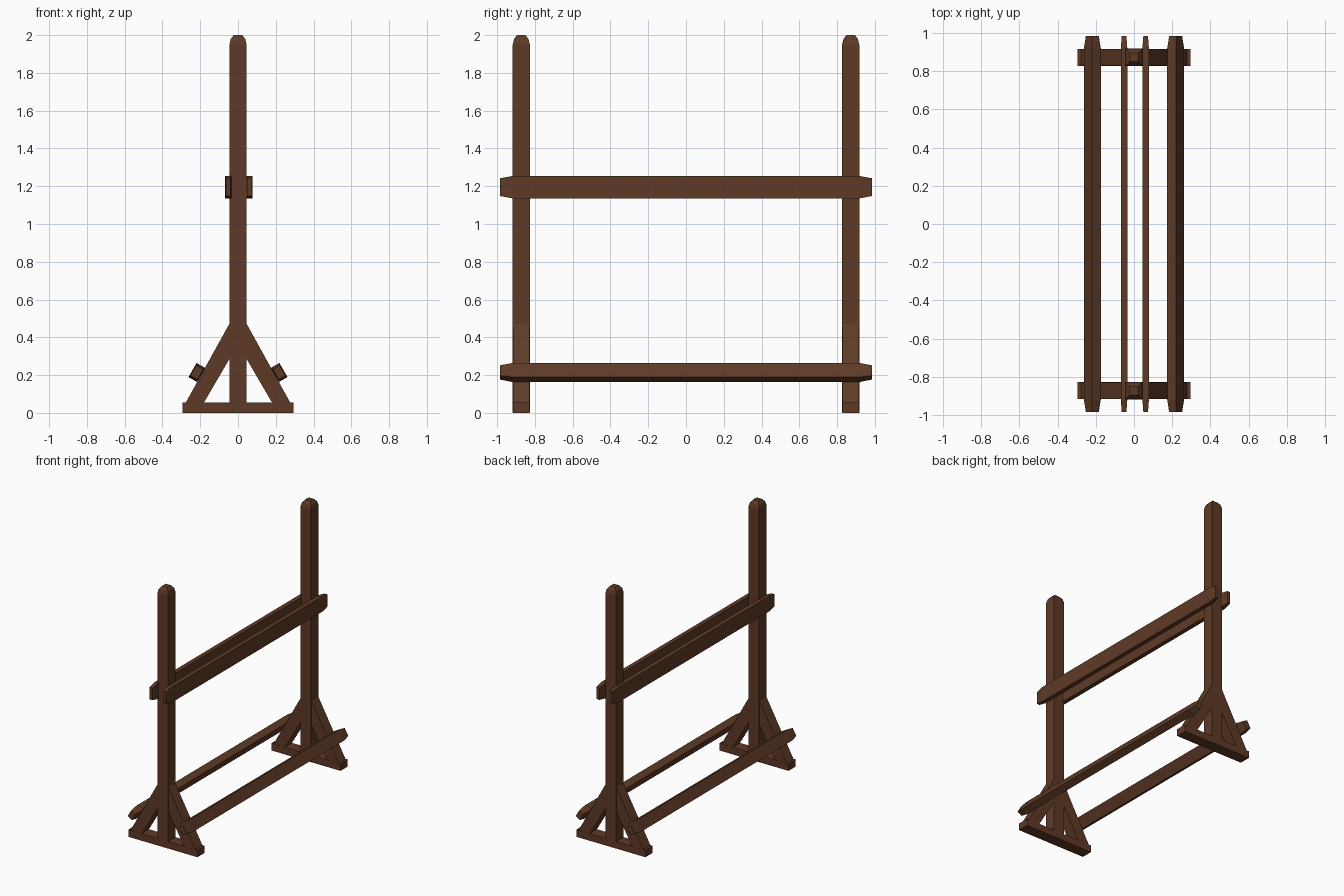
import bpy, bmesh, math
from mathutils import Matrix, Vector

cube = bpy.data.objects.get("Cube")
if cube:
    bpy.data.objects.remove(cube, do_unlink=True)

wood = bpy.data.materials.new("dark brown wood")
colour = (0.112, 0.042, 0.019, 1.0)
wood.diffuse_color = colour
wood.use_nodes = True
wood.node_tree.nodes["Principled BSDF"].inputs["Base Color"].default_value = colour


def loft(name, rings, matrix):
    """Join matching rings of points into a closed flat-faced solid."""
    bm = bmesh.new()
    loops = [[bm.verts.new(p) for p in ring] for ring in rings]
    for a, b in zip(loops, loops[1:]):
        for i in range(len(a)):
            j = (i + 1) % len(a)
            bm.faces.new((a[i], a[j], b[j], b[i]))
    bm.faces.new(loops[0])
    bm.faces.new(loops[-1])
    bm.transform(matrix)
    bmesh.ops.recalc_face_normals(bm, faces=bm.faces)
    mesh = bpy.data.meshes.new(name)
    bm.to_mesh(mesh)
    bm.free()
    mesh.materials.append(wood)
    obj = bpy.data.objects.new(name, mesh)
    bpy.context.collection.objects.link(obj)
    return obj


def rect(u, v, w):
    """Rectangle of half sizes u, v at height w."""
    return [Vector((su * u, sv * v, w)) for su, sv in ((-1, -1), (1, -1), (1, 1), (-1, 1))]


def rail(name, half_thick, half_wide, x, z, tilt):
    """Long plank along y with tapered ends."""
    half_len, taper = 0.985, 0.012
    shoulder = half_len - 0.065
    rings = []
    for y, cut in ((-half_len, taper), (-shoulder, 0), (shoulder, 0), (half_len, taper)):
        rings.append([Vector((p.x, y, p.y)) for p in
                      rect(half_thick - cut * 0.4, half_wide - cut, 0)])
    loft(name, rings, Matrix.Translation((x, 0, z)) @ Matrix.Rotation(tilt, 4, "Y"))


# Two end frames: post with rounded tip, foot and a pair of braces
for end, y in (("front", -0.872), ("back", 0.872)):
    place = Matrix.Translation((0, y, 0))
    loft(end + "_post", [rect(h, h, z) for h, z in
         ((0.046, 0.002), (0.046, 1.947), (0.038, 1.98), (0.022, 2.0))], place)
    loft(end + "_foot", [rect(0.295, 0.044, 0), rect(0.295, 0.044, 0.055)], place)
    for side, s in (("left", 1), ("right", -1)):
        outline = [(0.279, 0.05), (0.183, 0.05), (0.04, 0.295), (0.04, 0.482)]
        loft(f"{end}_{side}_brace",
             [[Vector((s * x, d, z)) for x, z in outline] for d in (-0.043, 0.043)], place)

# Upper planks either side of the posts, lower rails lying on the braces
rail("upper_left_plank", 0.017, 0.059, 0.061, 1.195, 0)
rail("upper_right_plank", 0.017, 0.059, -0.052, 1.195, 0)
for side, s in (("left", 1), ("right", -1)):
    rail(f"lower_{side}_rail", 0.026, 0.043, s * 0.218, 0.214, -s * math.radians(30))
